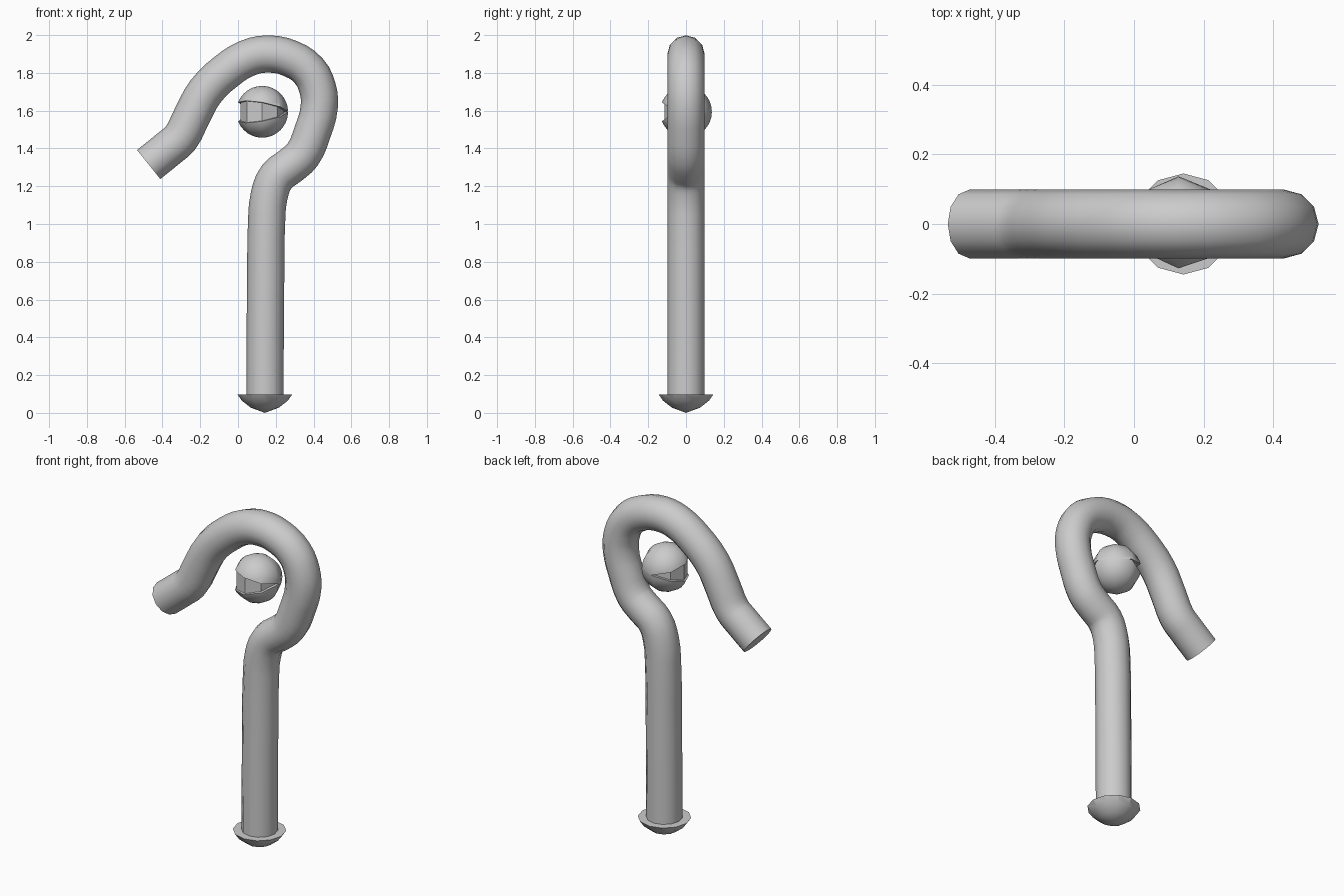
import bpy, bmesh, math
from mathutils import Vector

if "Cube" in bpy.data.objects:
    bpy.data.objects.remove(bpy.data.objects["Cube"])


def add_mesh(name, bm, angle=35):
    bmesh.ops.recalc_face_normals(bm, faces=bm.faces)
    me = bpy.data.meshes.new(name)
    bm.to_mesh(me)
    bm.free()
    ob = bpy.data.objects.new(name, me)
    bpy.context.collection.objects.link(ob)
    smooth(ob, angle)
    return ob


def smooth(ob, angle):
    bpy.ops.object.select_all(action='DESELECT')
    ob.select_set(True)
    bpy.context.view_layer.objects.active = ob
    bpy.ops.object.shade_smooth_by_angle(angle=math.radians(angle))


# Hooked shaft: round tube swept along a path in the x-z plane
path = [(0.143, 0.09), (0.144, 0.4), (0.147, 0.75), (0.151, 1.0), (0.165, 1.15),
        (0.205, 1.25), (0.28, 1.31), (0.341, 1.366), (0.395, 1.488), (0.43, 1.62),
        (0.421, 1.72), (0.375, 1.81), (0.28, 1.875), (0.156, 1.9), (0.05, 1.878),
        (-0.06, 1.81), (-0.173, 1.70), (-0.245, 1.57), (-0.305, 1.455),
        (-0.365, 1.402), (-0.473, 1.315)]
cu = bpy.data.curves.new("hooked_shaft", 'CURVE')
cu.dimensions = '3D'
cu.bevel_depth = 0.0985
cu.bevel_resolution = 4
cu.resolution_u = 3
cu.use_fill_caps = True
sp = cu.splines.new('BEZIER')
sp.bezier_points.add(len(path) - 1)
for p, (x, z) in zip(sp.bezier_points, path):
    p.co = (x, 0, z)
    p.handle_left_type = p.handle_right_type = 'AUTO'
shaft = bpy.data.objects.new("hooked_shaft", cu)
bpy.context.collection.objects.link(shaft)
shaft.select_set(True)
bpy.context.view_layer.objects.active = shaft
bpy.ops.object.convert(target='MESH')
smooth(bpy.context.view_layer.objects.active, 40)

# Foot: shallow faceted bowl with a flat top
N = 12
bm = bmesh.new()
rings = []
for r, z in [(0.145, 0.098), (0.122, 0.065), (0.075, 0.028)]:
    rings.append([bm.verts.new((0.142 + r * math.cos(i * math.tau / N),
                                r * math.sin(i * math.tau / N), z)) for i in range(N)])
tip = bm.verts.new((0.142, 0, 0))
bm.faces.new(rings[0])
for i in range(N):
    j = (i + 1) % N
    for a, b in zip(rings, rings[1:]):
        bm.faces.new((a[i], a[j], b[j], b[i]))
    bm.faces.new((rings[-1][i], rings[-1][j], tip))
add_mesh("foot", bm, 20)

# Ball: two lids of a sphere, sliced by tilted planes that meet near the hinge
C = Vector((0.128, 0, 1.594))
R = 0.137
out = Vector((-1, -1, 0)).normalized()
hinge = C - out * R * 0.75
for side, name in ((1, "ball_upper_half"), (-1, "ball_lower_half")):
    bm = bmesh.new()
    bmesh.ops.create_uvsphere(bm, u_segments=8, v_segments=16, radius=R)
    bmesh.ops.translate(bm, verts=bm.verts, vec=C)
    n = Vector((0, 0, side)) - out * 0.26
    res = bmesh.ops.bisect_plane(bm, geom=bm.verts[:] + bm.edges[:] + bm.faces[:],
                                 plane_co=hinge, plane_no=n, clear_inner=True)
    rim = [e for e in res["geom_cut"] if isinstance(e, bmesh.types.BMEdge)]
    bmesh.ops.holes_fill(bm, edges=rim, sides=0)
    add_mesh(name, bm, 50)

# Core: recessed eight-sided block seen in the slot between the lids
bm = bmesh.new()
bmesh.ops.create_cone(bm, cap_ends=True, segments=8, radius1=0.115, radius2=0.115, depth=0.12)
for v in bm.verts:
    v.co += C
add_mesh("ball_core", bm, 20)
